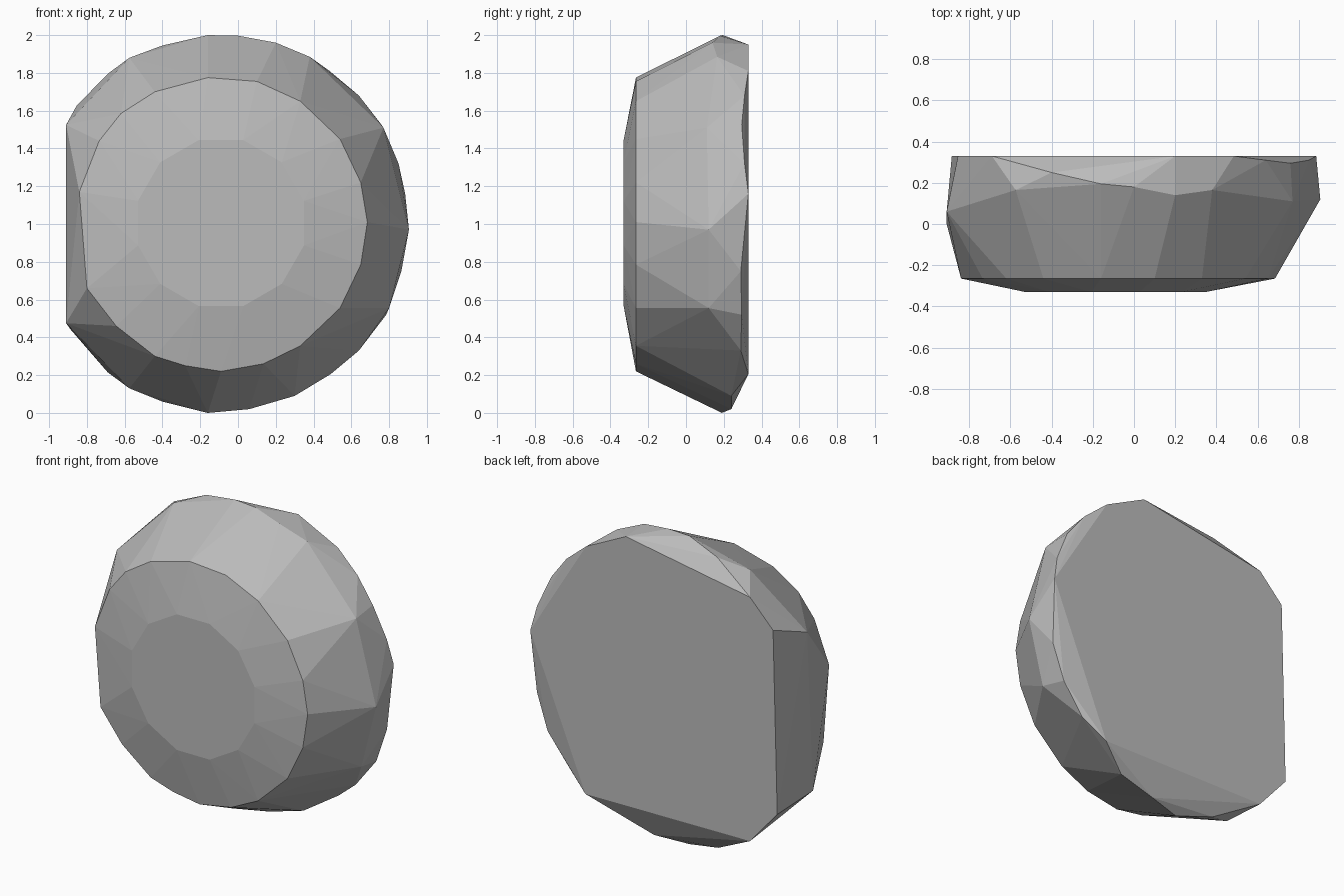
import bpy
import bmesh
from math import cos, sin, radians
from mathutils import Vector

# Remove only the default cube
default_cube = bpy.data.objects.get("Cube")
if default_cube:
    bpy.data.objects.remove(default_cube, do_unlink=True)

BACK = .33
FRONT = -BACK
SHOULDER = -.265


def make_material(name, value):
    """One flat grey colour for viewport and render."""
    material = bpy.data.materials.new(name)
    material.use_nodes = True
    colour = (value, value, value, 1)
    material.diffuse_color = colour
    shader = material.node_tree.nodes["Principled BSDF"]
    shader.inputs["Base Color"].default_value = colour
    shader.inputs["Roughness"].default_value = .8
    return material


def regular_ring(centre_x, centre_z, radius, sides, y):
    """Regular polygon standing upright in the x-z plane."""
    step = radians(360 / sides)
    return [Vector((centre_x + radius * cos(step * (i + .5)), y,
                    centre_z + radius * sin(step * (i + .5))))
            for i in range(sides)]


def outline(pairs, y):
    """Upright outline at one depth from x, z pairs."""
    return [Vector((x, y, z)) for x, z in pairs]


def build_hull(name, points, material):
    """Wrap the points in one faceted convex solid."""
    bm = bmesh.new()
    for point in points:
        bm.verts.new(point)
    hull = bmesh.ops.convex_hull(bm, input=bm.verts[:])
    leftovers = {g for key in ("geom_interior", "geom_unused")
                 for g in hull[key] if isinstance(g, bmesh.types.BMVert)}
    bmesh.ops.delete(bm, geom=list(leftovers), context='VERTS')
    # Join coplanar triangles into single flat facets
    bmesh.ops.dissolve_limit(bm, angle_limit=radians(.5),
                             verts=bm.verts[:], edges=bm.edges[:])
    bmesh.ops.recalc_face_normals(bm, faces=bm.faces[:])
    mesh = bpy.data.meshes.new(name)
    bm.to_mesh(mesh)
    bm.free()
    mesh.materials.append(material)
    result = bpy.data.objects.new(name, mesh)
    bpy.context.collection.objects.link(result)
    return result


# Flat front disc
front_disc = regular_ring(-.09, 1.005, .455, 12, FRONT)

# Shoulder: the right arc is mirrored top to bottom, the rest is uneven
arc = [(.33, 1.65), (.54, 1.45), (.65, 1.22)]
arc += [(x, 2.005 - z) for x, z in arc]
shoulder = outline(arc + [
    (.685, 1.01), (.1, 1.755), (-.16, 1.775), (-.44, 1.7),
    (-.62, 1.585), (-.735, 1.44), (-.84, 1.17), (-.8, .66),
    (-.645, .46), (-.44, .3), (-.28, .25), (-.09, .22), (.135, .26),
], SHOULDER)

# Widest rim, chipped unevenly in depth
rim = [Vector(p) for p in (
    (-.16, .195, 2), (0, .18, 1.997), (.2, .14, 1.96), (.38, .165, 1.885),
    (.77, .11, 1.51), (.76, .295, 1.525), (.64, .31, 1.68),
    (.85, .31, 1.32), (.905, .12, .97), (.865, .29, .75),
    (.8, .12, .555), (.785, .295, .52), (.64, .29, .33),
    (.3, .24, .09), (.06, .24, .02), (-.16, .19, 0), (-.4, .24, .06),
    (-.575, .165, .13), (-.91, 0, .475), (-.91, .06, 1.525),
    (-.575, .165, 1.88), (-.4, .25, 1.945),
)]

# Flat broken back
back = outline([
    (.885, 1.16), (.485, 1.81), (.2, 1.95), (-.69, 1.795),
    (-.855, 1.625), (-.885, .44), (-.69, .215), (.49, .205),
], BACK)

stone_grey = make_material("stone grey", .5)
build_hull("faceted_stone", front_disc + shoulder + rim + back, stone_grey)
